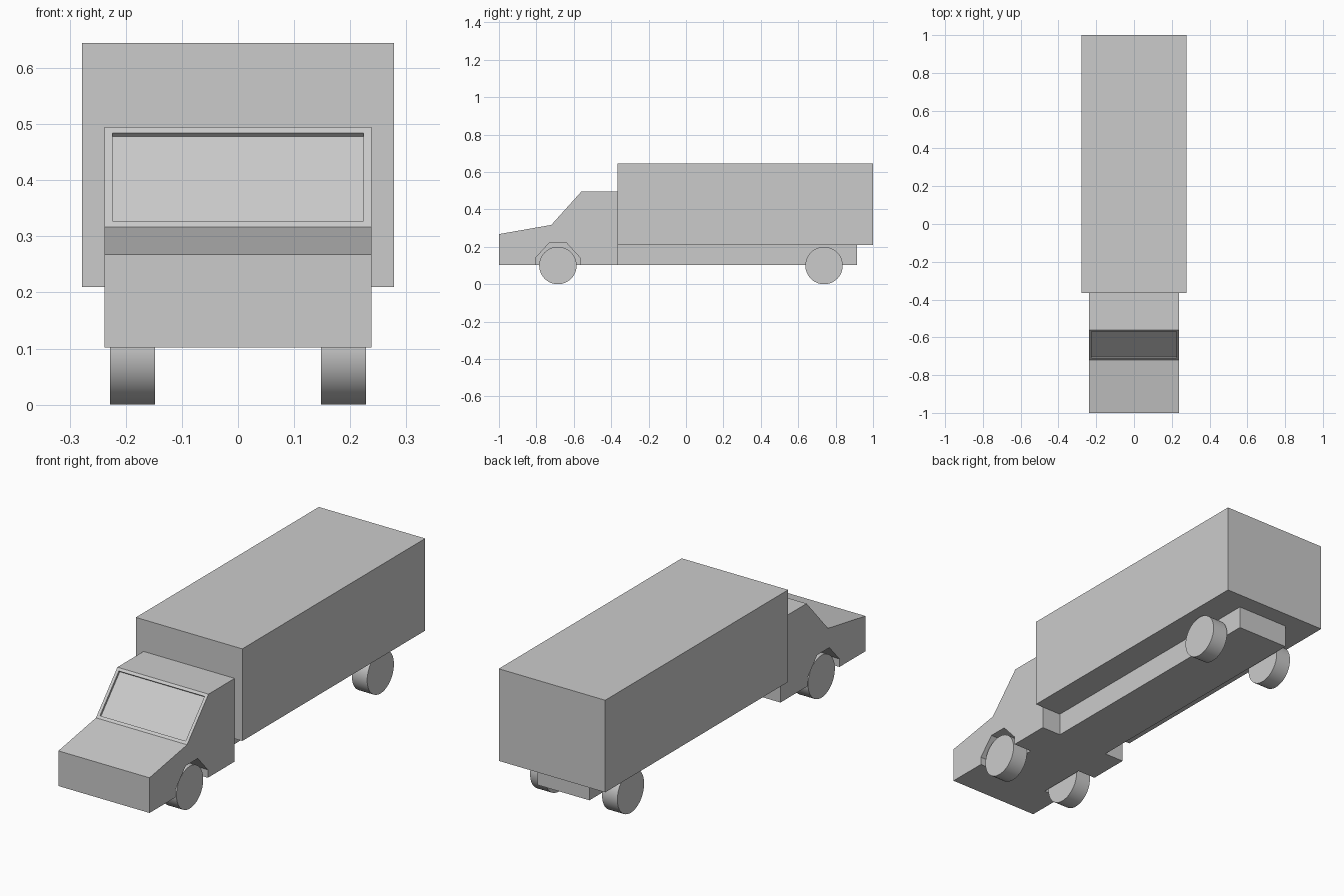
import bpy, bmesh, math
from mathutils import Vector

if "Cube" in bpy.data.objects:
    bpy.data.objects.remove(bpy.data.objects["Cube"])


def finish(bm, name):
    bmesh.ops.recalc_face_normals(bm, faces=bm.faces)
    mesh = bpy.data.meshes.new(name)
    bm.to_mesh(mesh)
    bm.free()
    obj = bpy.data.objects.new(name, mesh)
    bpy.context.collection.objects.link(obj)
    return obj


def extrude_profile(points, x0, x1):
    """Side profile of (y, z) points, extruded from x0 to x1."""
    bm = bmesh.new()
    face = bm.faces.new([bm.verts.new((x0, y, z)) for y, z in points])
    new = bmesh.ops.extrude_face_region(bm, geom=[face])["geom"]
    verts = [v for v in new if isinstance(v, bmesh.types.BMVert)]
    bmesh.ops.translate(bm, verts=verts, vec=(x1 - x0, 0, 0))
    bmesh.ops.recalc_face_normals(bm, faces=bm.faces)
    return bm


def box(name, w, y0, y1, z0, z1):
    return finish(extrude_profile([(y0, z0), (y1, z0), (y1, z1), (y0, z1)], -w, w), name)


# Cab body with a recessed windscreen
bm = extrude_profile([(-1, .102), (-1, .268), (-.72, .317), (-.56, .495),
                      (-.365, .495), (-.365, .102)], -.238, .238)
slope = Vector((0, -.744, .669))
screen = max(bm.faces, key=lambda f: f.normal.dot(slope))
bmesh.ops.inset_region(bm, faces=[screen], thickness=.02)
bmesh.ops.inset_region(bm, faces=[screen], thickness=0, depth=-.01)
cab = finish(bm, "cab")

# Angular front wheel arches cut into both sides of the cab
arch = [(-.805, .05), (-.805, .14), (-.73, .222), (-.64, .222), (-.565, .14), (-.565, .05)]
for side in (-1, 1):
    cutter = finish(extrude_profile(arch, side * .143, side * .3), "arch_cutter")
    cutter.hide_render = True
    mod = cab.modifiers.new("arch", 'BOOLEAN')
    mod.operation = 'DIFFERENCE'
    mod.solver = 'EXACT'
    mod.object = cutter
    bpy.context.view_layer.objects.active = cab
    bpy.ops.object.modifier_apply(modifier=mod.name)
    bpy.data.objects.remove(cutter)

# Cargo box and chassis beam beneath it
box("cargo_box", .278, -.365, 1, .21, .645)
box("chassis", .136, -.365, .915, .102, .21)

# Wheels
for end, y in (("front", -.685), ("rear", .738)):
    for side, x in (("left", -.188), ("right", .188)):
        bpy.ops.mesh.primitive_cylinder_add(vertices=48, radius=.1, depth=.08,
                                            location=(x, y, .1),
                                            rotation=(0, math.pi / 2, 0))
        bpy.context.object.name = f"{end}_wheel_{side}"
        bpy.ops.object.shade_smooth_by_angle(angle=math.radians(30))
